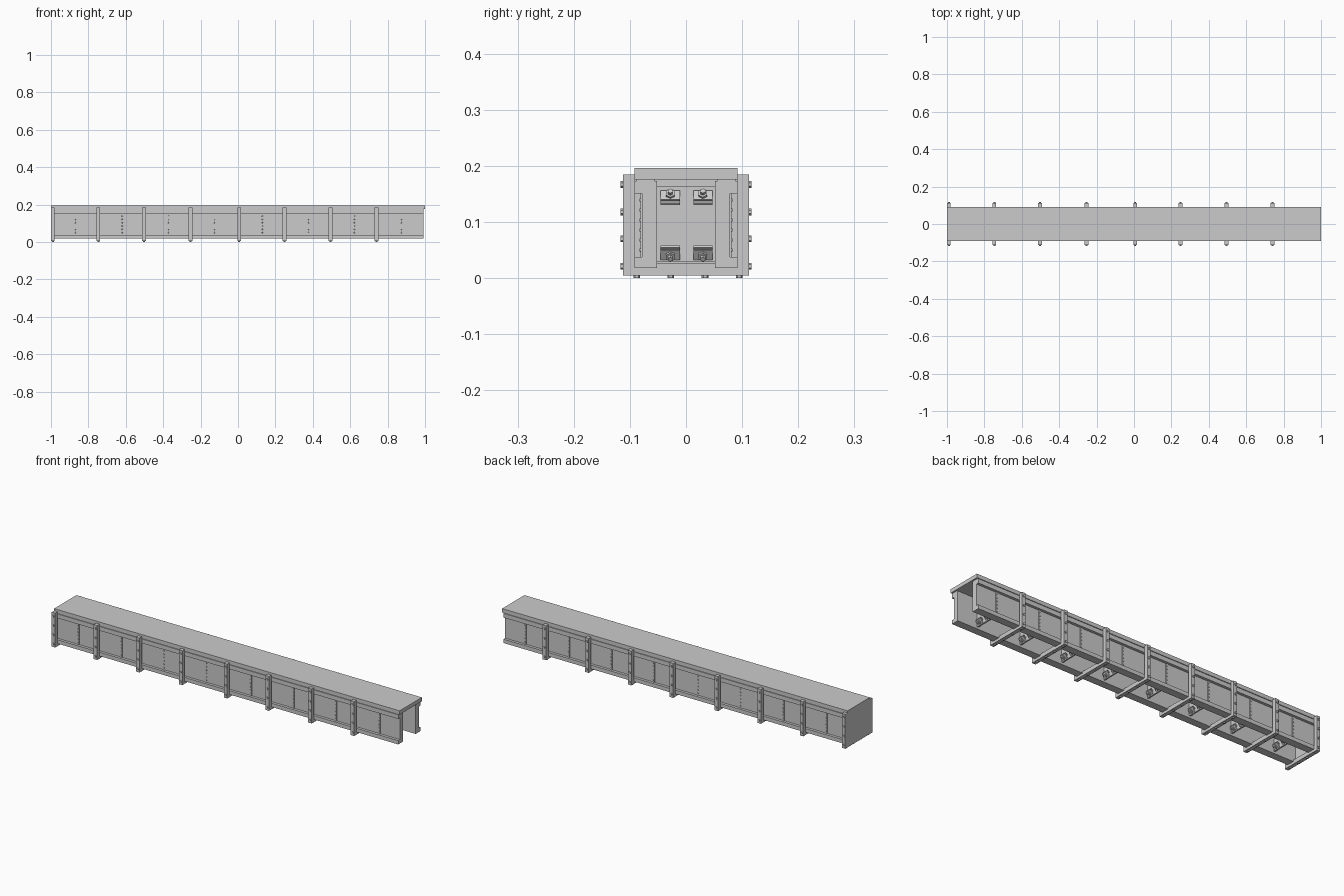
import bpy, bmesh, math
from mathutils import Matrix, Vector

if "Cube" in bpy.data.objects:
    bpy.data.objects.remove(bpy.data.objects["Cube"])


def finish(bm, name):
    bmesh.ops.recalc_face_normals(bm, faces=bm.faces)
    me = bpy.data.meshes.new(name)
    bm.to_mesh(me)
    bm.free()
    ob = bpy.data.objects.new(name, me)
    bpy.context.collection.objects.link(ob)
    return ob


def box(bm, x0, x1, y0, y1, z0, z1, tilt=None):
    c = Vector(((x0 + x1) / 2, (y0 + y1) / 2, (z0 + z1) / 2))
    m = Matrix.Translation(c)
    if tilt is not None:
        m = m @ Matrix.Rotation(tilt, 4, 'Y')
    m = m @ Matrix.Diagonal((x1 - x0, y1 - y0, z1 - z0, 1))
    bmesh.ops.create_cube(bm, size=1, matrix=m)


def bolt(bm, pos, direction, r, h, sides=6, taper=1.0):
    d = Vector(direction).normalized()
    m = Matrix.Translation(Vector(pos) + d * h / 2) @ d.to_track_quat('Z', 'Y').to_matrix().to_4x4()
    bmesh.ops.create_cone(bm, cap_ends=True, segments=sides, radius1=r,
                          radius2=r * taper, depth=h, matrix=m)


def prism(bm, profile, x0, x1):
    vs = [bm.verts.new((x0, y, z)) for y, z in profile]
    f = bm.faces.new(vs)
    r = bmesh.ops.extrude_face_region(bm, geom=[f])
    bmesh.ops.translate(bm, vec=(x1 - x0, 0, 0),
                        verts=[v for v in r['geom'] if isinstance(v, bmesh.types.BMVert)])


frames = [-0.99, -0.747, -0.502, -0.254, 0.006, 0.248, 0.495, 0.741]
mids = [-0.869, -0.619, -0.372, -0.126, 0.130, 0.377, 0.622, 0.874]

# Deck slab
bm = bmesh.new()
box(bm, -1, 1, -0.092, 0.092, 0.176, 0.196)
finish(bm, "deck_slab")

# Channel-shaped side girders, flanges facing outward
for s, name in ((-1, "front_girder"), (1, "back_girder")):
    bm = bmesh.new()
    pts = [(.052, .018), (.092, .018), (.092, .038), (.078, .038),
           (.078, .151), (.092, .151), (.092, .173), (.052, .173)]
    prism(bm, [(s * y, z) for y, z in pts], -0.995, 0.992)
    # Thin bearing strip between girder and deck
    box(bm, -0.995, 0.992, min(s * .056, s * .088), max(s * .056, s * .088), .172, .177)
    finish(bm, name)

# U-shaped frames that wrap around the girders
bm = bmesh.new()
for x in frames:
    prism(bm, [(-.112, .185), (-.112, .005), (.112, .005), (.112, .185),
               (.092, .185), (.092, .026), (-.092, .026), (-.092, .185)],
          x - .01, x + .01)
finish(bm, "u_frames")

# Hex bolts on the frames
bm = bmesh.new()
for x in frames:
    for s in (-1, 1):
        for z in (.021, .07, .118, .167):
            bolt(bm, (x, s * .111, z), (0, s, 0), .006, .006)
    for y in (-.088, -.027, .034, .095):
        bolt(bm, (x, y, .006), (0, 0, -1), .006, .006)
finish(bm, "frame_bolts")

# End plate
bm = bmesh.new()
box(bm, -1, -0.994, -.112, .112, .005, .185)
finish(bm, "end_plate")

# Riveted stiffener strips in the middle of each bay
bm = bmesh.new()
for x in mids:
    for s in (-1, 1):
        box(bm, x - .005, x + .005, min(s * .077, s * .081), max(s * .077, s * .081), .038, .151)
        for i in range(6):
            bolt(bm, (x, s * .08, .05 + i * .0178), (0, s, 0), .004, .003, 8, .6)
finish(bm, "stiffener_strips")

# Inner diaphragm plates
bm = bmesh.new()
for x in mids:
    box(bm, x - .004, x + .004, -.053, .053, .029, .164)
finish(bm, "diaphragms")

# Tilted bolted brackets on the diaphragms
bm = bmesh.new()
a = math.radians(35)
for x in mids:
    for y in (-.028, .030):
        for s, zc in ((1, .147), (-1, .042)):
            box(bm, x + .009, x + .013, y - .017, y + .017, zc - .01, zc + .01, -s * a)
            box(bm, x + .002, x + .018, y - .017, y + .017, zc - s * .010 - .002,
                zc - s * .010 + .002, s * a)
            n = (math.cos(a), 0, s * math.sin(a))
            bolt(bm, (x + .012, y, zc + s * .002), n, .009, .005)
            bolt(bm, (x + .015, y, zc + s * .004), n, .005, .008)
finish(bm, "brackets")
